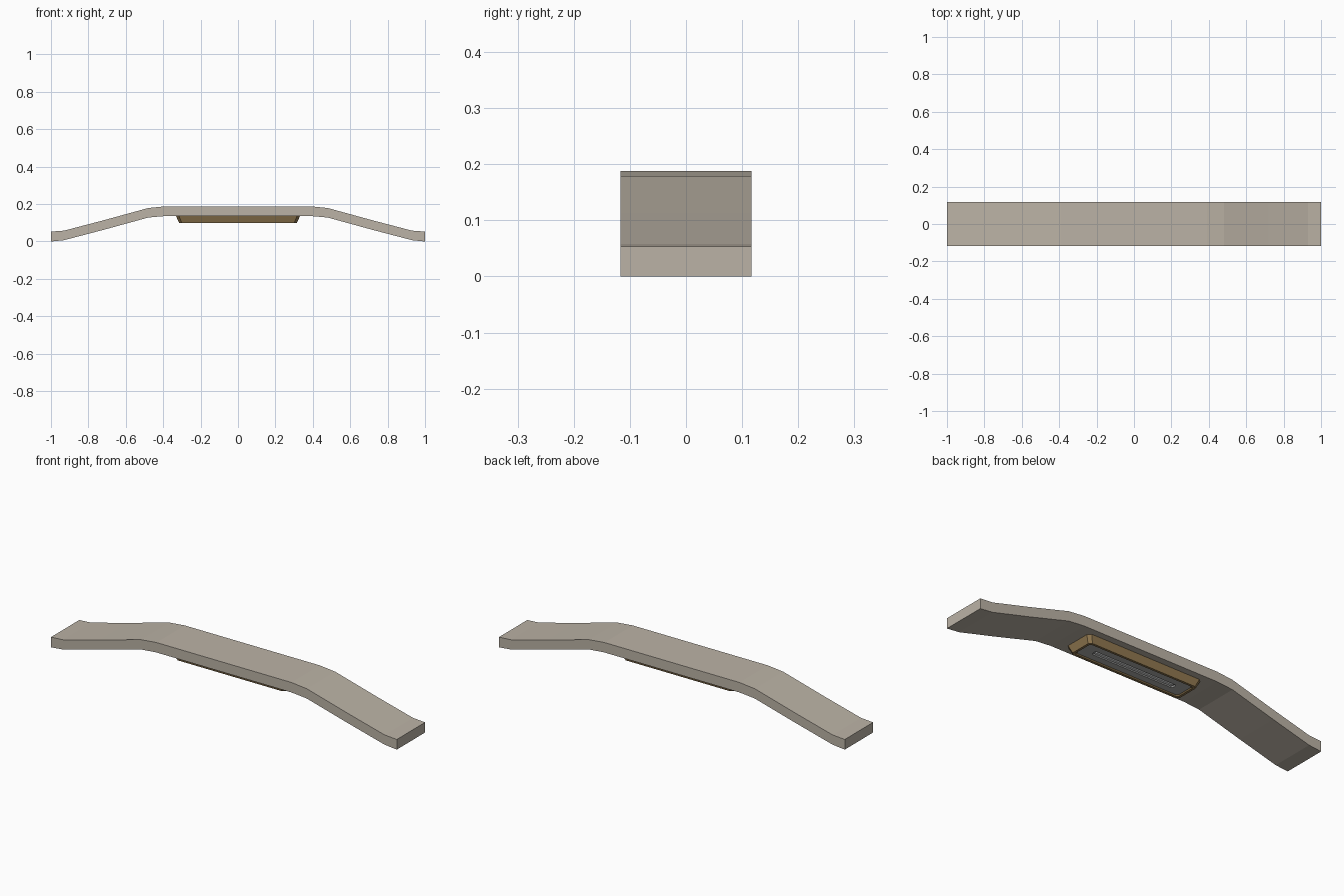
import bpy, bmesh, math

if "Cube" in bpy.data.objects:
    bpy.data.objects.remove(bpy.data.objects["Cube"])


def material(name, rgb):
    m = bpy.data.materials.new(name)
    m.diffuse_color = (*rgb, 1)
    m.use_nodes = True
    m.node_tree.nodes["Principled BSDF"].inputs["Base Color"].default_value = m.diffuse_color
    return m


STONE = material("warm grey", (0.50, 0.45, 0.38))
BRASS = material("bronze", (0.30, 0.20, 0.085))
PANEL = material("panel grey", (0.42, 0.42, 0.41))
LENS = material("pale grey", (0.75, 0.76, 0.76))


def finish(name, bm, *mats):
    bmesh.ops.recalc_face_normals(bm, faces=bm.faces)
    mesh = bpy.data.meshes.new(name)
    bm.to_mesh(mesh)
    bm.free()
    for m in mats:
        mesh.materials.append(m)
    ob = bpy.data.objects.new(name, mesh)
    bpy.context.collection.objects.link(ob)
    return ob


def ring(bm, hx, hy, z, c):
    """Rectangle with cut corners."""
    pts = [(hx, hy - c), (hx - c, hy), (c - hx, hy), (-hx, hy - c),
           (-hx, c - hy), (c - hx, -hy), (hx - c, -hy), (hx, c - hy)]
    return [bm.verts.new((x, y, z)) for x, y in pts]


def loft(name, rings, mats, indices):
    """Skin consecutive rings, closing both ends."""
    bm = bmesh.new()
    loops = [ring(bm, *r) for r in rings]
    bm.faces.new(loops[0]).material_index = indices[0]
    for a, b, mi in zip(loops, loops[1:], indices):
        for i in range(8):
            j = (i + 1) % 8
            bm.faces.new((a[i], a[j], b[j], b[i])).material_index = mi
    bm.faces.new(loops[-1]).material_index = indices[-1]
    return finish(name, bm, *mats)


# Curved bar: half profile (x, top z, bottom z), mirrored and extruded in y
half = [(0.39, 0.188, 0.136), (0.48, 0.179, 0.128), (0.72, 0.113, 0.062),
        (0.93, 0.058, 0.007), (1.0, 0.053, 0.0)]
stations = [(-x, t, b) for x, t, b in reversed(half)] + half
outline = [(x, t) for x, t, b in stations] + [(x, b) for x, t, b in reversed(stations)]
bm = bmesh.new()
HALF_WIDTH = 0.117
front = [bm.verts.new((x, -HALF_WIDTH, z)) for x, z in outline]
back = [bm.verts.new((x, HALF_WIDTH, z)) for x, z in outline]
n = len(stations)
for side in (front, back):
    for i in range(n - 1):
        bm.faces.new((side[i], side[i + 1], side[-2 - i], side[-1 - i]))
for i in range(2 * n):
    j = (i + 1) % (2 * n)
    bm.faces.new((front[i], front[j], back[j], back[i]))
finish("curved_bar", bm, STONE)

# Tapered frame under the bar, with a recessed panel and slot
loft("lamp_frame",
     [(0.332, 0.082, 0.137, 0.016), (0.315, 0.068, 0.100, 0.014),
      (0.303, 0.056, 0.100, 0.011), (0.298, 0.051, 0.105, 0.010),
      (0.237, 0.015, 0.105, 0.006), (0.232, 0.011, 0.111, 0.005)],
     (BRASS, PANEL), [0, 0, 0, 1, 1, 1])

# Light strip lying in the slot
loft("light_strip",
     [(0.225, 0.007, 0.111, 0.003), (0.225, 0.007, 0.106, 0.003)],
     (LENS,), [0, 0])
